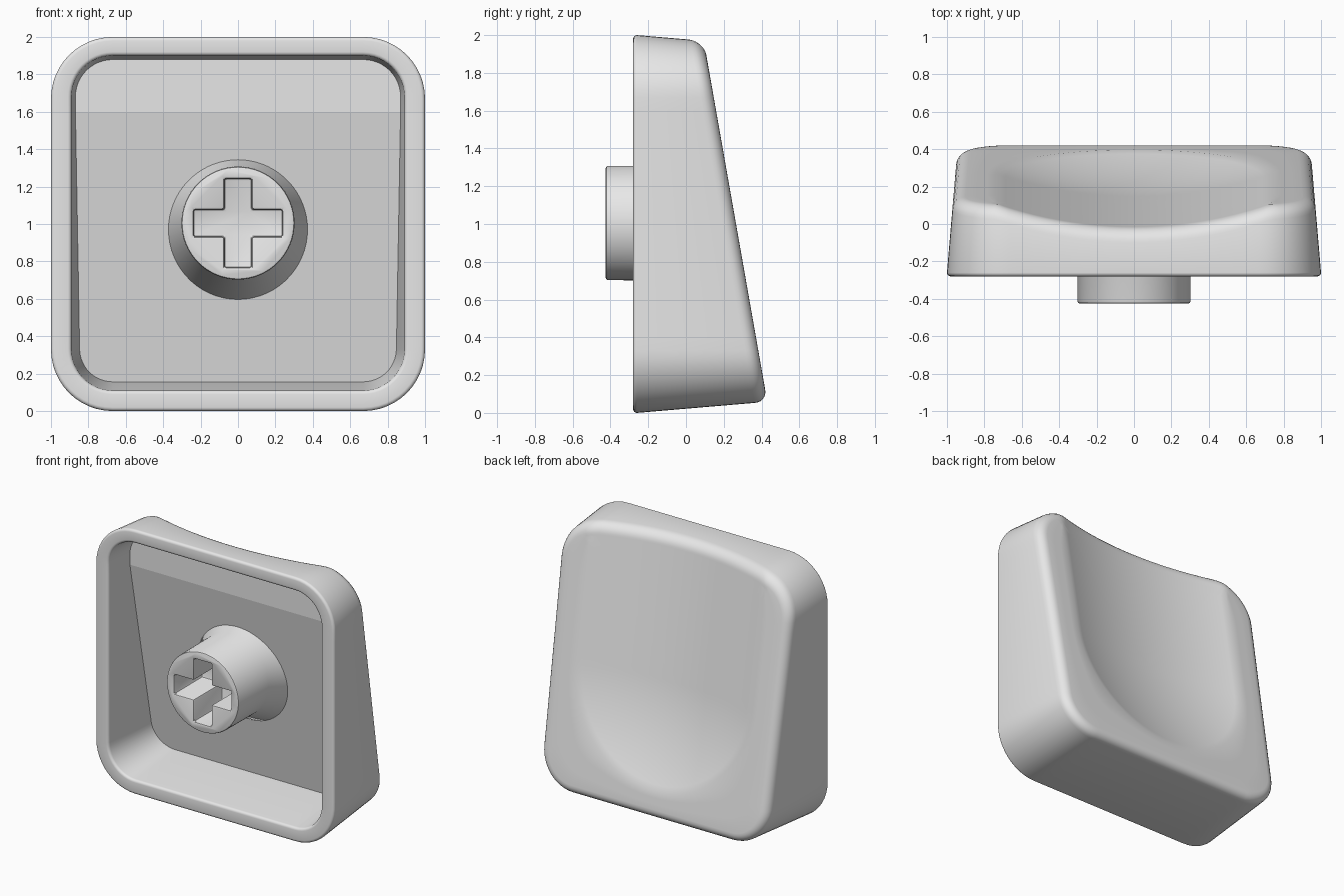
import bpy, bmesh
from math import sin, cos, pi, hypot

if "Cube" in bpy.data.objects:
    bpy.data.objects.remove(bpy.data.objects["Cube"])

# Single plain grey plastic
grey = bpy.data.materials.new("grey_plastic")
grey.use_nodes = True
grey.diffuse_color = (0.8, 0.8, 0.8, 1)
grey.node_tree.nodes["Principled BSDF"].inputs["Base Color"].default_value = (0.8, 0.8, 0.8, 1)

FRONT, LIP, SLOPE = -0.28, 0.02, 0.176
DISH_W, DISH_D, DISH_Z = 0.73, 0.12, 0.98
DISH_R = (DISH_W ** 2 + DISH_D ** 2) / (2 * DISH_D)
KINK_Z = 1.6


def make_object(name, bm):
    bmesh.ops.recalc_face_normals(bm, faces=bm.faces)
    mesh = bpy.data.meshes.new(name)
    bm.to_mesh(mesh)
    bm.free()
    mesh.materials.append(grey)
    obj = bpy.data.objects.new(name, mesh)
    bpy.context.collection.objects.link(obj)
    return obj


def activate(obj):
    bpy.ops.object.select_all(action='DESELECT')
    obj.select_set(True)
    bpy.context.view_layer.objects.active = obj


def rounded_loop(hx, z0, z1, r, arc=12, side=20):
    """Rounded rectangle as (x, z, normal x, normal z)."""
    centres = [(hx - r, z1 - r), (r - hx, z1 - r), (r - hx, z0 + r), (hx - r, z0 + r)]
    pts = []
    for k, (cx, cz) in enumerate(centres):
        for i in range(arc + 1):
            a = (k + i / arc) * pi / 2
            pts.append((cx + r * cos(a), cz + r * sin(a), cos(a), sin(a)))
        x, z, nx, nz = pts[-1]
        ex, ez = centres[(k + 1) % 4]
        ex, ez = ex + r * nx, ez + r * nz
        for i in range(1, side):
            t = i / side
            pts.append((x + (ex - x) * t, z + (ez - z) * t, nx, nz))
    return pts


def inset(p, d):
    return p[0] - p[2] * d, p[1] - p[3] * d


def back_y(x, z):
    """Sloped back surface with a round-ended scoop."""
    d = abs(x) if z > DISH_Z else hypot(x, z - DISH_Z)
    scoop = (DISH_R ** 2 - d * d) ** 0.5 - (DISH_R - DISH_D) if d < DISH_W else 0
    return 0.441 - SLOPE * z - scoop


def ceiling_y(x, z):
    return 0.23 - SLOPE * min(z, KINK_Z)


def wall_end(p, taper, surface, drop=0):
    """Where a tapered wall meets a surface: returns inset and y."""
    d = 0
    for _ in range(5):
        y = surface(*inset(p, d)) - drop
        d = taper * (y - FRONT - LIP)
    return d, y


outer = rounded_loop(1, 0, 2, 0.33)
inner = rounded_loop(0.89, 0.11, 1.9, 0.22)
rings = []

# Cavity wall, then rounded front lip
ring = []
for p in inner:
    d, y = wall_end(p, 0.1, ceiling_y)
    x, z = inset(p, d)
    ring.append((x, y, z))
rings.append(ring)
for loop, angles in ((inner, range(4, -1, -1)), (outer, range(5))):
    for i in angles if loop is outer else reversed(angles):
        a = i / 4 * pi / 2
        ring = []
        for p in loop:
            if loop is inner:      # wall towards front face
                d, y = -LIP * (1 - cos(a)), FRONT + LIP * (1 - sin(a))
            else:                  # front face towards outer wall
                d, y = LIP * (1 - sin(a)), FRONT + LIP * (1 - cos(a))
            x, z = inset(p, d)
            ring.append((x, y, z))
        rings.append(ring)

# Outer wall end and rounded back edge
FILLET, STEPS = 0.07, 6
for i in range(STEPS + 1):
    a = i / STEPS * pi / 2
    ring = []
    for p in outer:
        d, _ = wall_end(p, 0.085, back_y, FILLET)
        x, z = inset(p, d + FILLET * (1 - cos(a)))
        ring.append((x, back_y(x, z) - FILLET * (1 - sin(a)), z))
    rings.append(ring)

# Scooped back, with one ring lying on the scoop outline
rim = rings[-1]
for k in list(range(1, 4)) + list(range(4, 20)):
    ring = []
    for x, _, z in rim:
        vx, vz = x, z - DISH_Z
        length = hypot(vx, vz)
        edge = DISH_W if vz <= 0 else DISH_W * length / max(abs(vx), 0.01)
        s = min(edge / length, 0.96)
        t = 1 + (s - 1) * k / 3 if k <= 3 else s * (1 - (k - 3) / 17)
        ring.append((vx * t, back_y(vx * t, DISH_Z + vz * t), DISH_Z + vz * t))
    rings.append(ring)

# Skin the rings into the shell
bm = bmesh.new()
rows = [[bm.verts.new(c) for c in ring] for ring in rings]
n = len(outer)
for a, b in zip(rows, rows[1:]):
    for i in range(n):
        j = (i + 1) % n
        bm.faces.new((a[i], a[j], b[j], b[i]))
centre = bm.verts.new((0, back_y(0, DISH_Z), DISH_Z))
for i in range(n):
    bm.faces.new((rows[-1][i], rows[-1][(i + 1) % n], centre))

# Cavity ceiling, split where the slope turns upright
ceiling = bm.faces.new(rows[0])
cut = bmesh.ops.bisect_plane(bm, geom=[ceiling] + list(ceiling.edges) + list(ceiling.verts),
                             plane_co=(0, 0, KINK_Z), plane_no=(0, 0, 1))
for g in cut["geom_cut"]:
    if isinstance(g, bmesh.types.BMVert):
        g.co.y = ceiling_y(0, KINK_Z)
    elif isinstance(g, bmesh.types.BMEdge):
        g.smooth = False
shell = make_object("cap_shell", bm)
activate(shell)
bpy.ops.object.shade_smooth_by_angle()

# Stem: straight tube flaring into the sloped ceiling
STEM_Z, SEG = 1.005, 64
bm = bmesh.new()
rows = [[], [], []]
for i in range(SEG):
    c, s = cos(2 * pi * i / SEG), sin(2 * pi * i / SEG)
    y, r = 0, 0.3
    for _ in range(12):
        y = ceiling_y(0, STEM_Z + r * s) + 0.015
        r = 0.305 + 0.53 * (y + 0.07)
    for row, (py, pr) in zip(rows, ((-0.425, 0.302), (-0.07, 0.305), (y, r))):
        row.append(bm.verts.new((pr * c, py, STEM_Z + pr * s)))
for a, b in zip(rows, rows[1:]):
    for i in range(SEG):
        j = (i + 1) % SEG
        bm.faces.new((a[i], a[j], b[j], b[i]))
bm.faces.new(rows[0])
bm.faces.new(rows[-1])
stem = make_object("stem", bm)

# Cross-shaped socket cut into the stem
W, H, T, U = 0.238, 0.238, 0.073, 0.073
quarter = [(W, U), (T, U), (T, H)]
profile = quarter + [(-x, z) for x, z in reversed(quarter)]
profile += [(-x, -z) for x, z in quarter] + [(x, -z) for x, z in reversed(quarter)]
bm = bmesh.new()
face = bm.faces.new([bm.verts.new((x, -0.6, STEM_Z + z)) for x, z in profile])
ext = bmesh.ops.extrude_face_region(bm, geom=[face])["geom"]
for v in ext:
    if isinstance(v, bmesh.types.BMVert):
        v.co.y = -0.09
if not face.is_valid or len(bm.faces) < 14:
    bm.faces.new([v for v in bm.verts if v.co.y < -0.5])
cutter = make_object("socket_cutter", bm)
cutter.hide_render = True

activate(stem)
boolean = stem.modifiers.new("socket", 'BOOLEAN')
boolean.object, boolean.operation, boolean.solver = cutter, 'DIFFERENCE', 'EXACT'
bpy.ops.object.modifier_apply(modifier=boolean.name)
bpy.data.objects.remove(cutter)
bevel = stem.modifiers.new("soft_edges", 'BEVEL')
bevel.width, bevel.segments = 0.012, 2
bevel.limit_method, bevel.angle_limit = 'ANGLE', 0.9
bpy.ops.object.modifier_apply(modifier=bevel.name)
bpy.ops.object.shade_smooth_by_angle()
